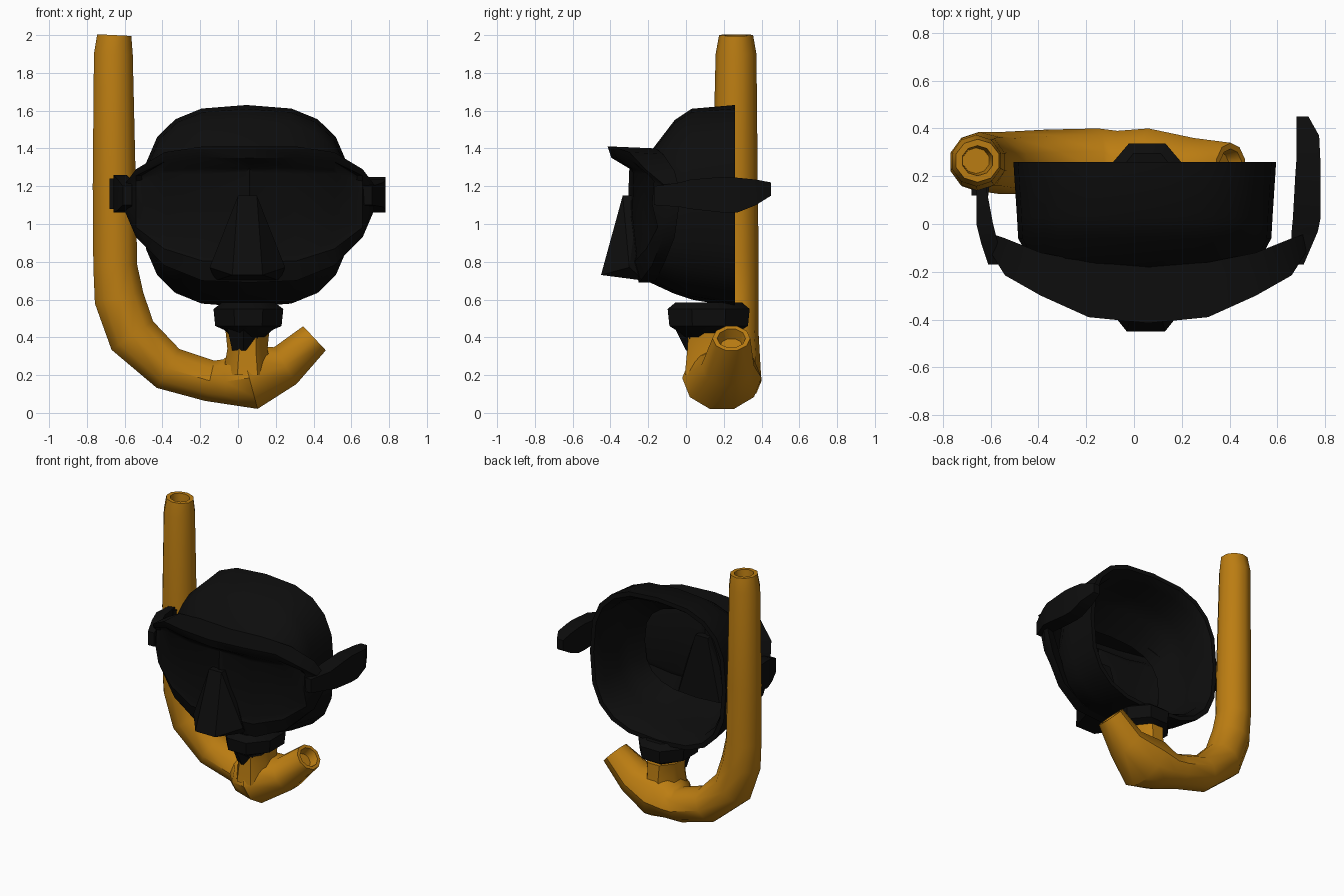
import bpy, bmesh, math
from mathutils import Vector

if "Cube" in bpy.data.objects:
    bpy.data.objects.remove(bpy.data.objects["Cube"])

def material(name, rgb):
    m = bpy.data.materials.new(name)
    m.diffuse_color = (*rgb, 1)
    m.use_nodes = True
    m.node_tree.nodes["Principled BSDF"].inputs["Base Color"].default_value = m.diffuse_color
    return m

BLACK = material("black rubber", (0.004, 0.004, 0.004))
ORANGE = material("amber plastic", (0.50, 0.205, 0.006))

def finish(name, bm, mat, angle=40):
    bmesh.ops.recalc_face_normals(bm, faces=bm.faces)
    me = bpy.data.meshes.new(name)
    bm.to_mesh(me)
    bm.free()
    me.materials.append(mat)
    ob = bpy.data.objects.new(name, me)
    bpy.context.collection.objects.link(ob)
    bpy.ops.object.select_all(action='DESELECT')
    ob.select_set(True)
    bpy.context.view_layer.objects.active = ob
    bpy.ops.object.shade_smooth_by_angle(angle=math.radians(angle))
    return ob

def loft(rings, cap_start=False, cap_end=False):
    """Skin a list of closed point rings."""
    bm = bmesh.new()
    vs = [[bm.verts.new(p) for p in r] for r in rings]
    n = len(vs[0])
    for a, b in zip(vs, vs[1:]):
        for i in range(n):
            j = (i + 1) % n
            bm.faces.new((a[i], a[j], b[j], b[i]))
    if cap_start:
        bm.faces.new(vs[0])
    if cap_end:
        bm.faces.new(vs[-1])
    return bm

# Snorkel tube: x, z, in-plane radius, depth radius, y
path = [(-0.655, 2.0, 0.095, 0.09, 0.265), (-0.66, 1.9, 0.108, 0.108, 0.265),
        (-0.655, 1.2, 0.12, 0.12, 0.26), (-0.65, 0.78, 0.122, 0.125, 0.26),
        (-0.63, 0.61, 0.138, 0.125, 0.26), (-0.56, 0.41, 0.14, 0.13, 0.255),
        (-0.37, 0.235, 0.125, 0.135, 0.26), (-0.15, 0.17, 0.115, 0.14, 0.26),
        (-0.07, 0.165, 0.125, 0.18, 0.21), (0.06, 0.185, 0.178, 0.21, 0.19),
        (0.25, 0.25, 0.12, 0.14, 0.22), (0.405, 0.395, 0.092, 0.10, 0.24)]

def tube_ring(i, scale=1.0, slide=0.0):
    x, z, r, ry, y = path[i]
    a, b = path[max(i - 1, 0)], path[min(i + 1, len(path) - 1)]
    t = Vector((b[0] - a[0], 0, b[1] - a[1])).normalized()
    nrm = Vector((t.z, 0, -t.x))
    c = Vector((x, y, z)) + t * slide
    return [c + nrm * (r * scale * math.cos(k)) + Vector((0, ry * scale * math.sin(k), 0))
            for k in (math.tau * (s + 0.5) / 10 for s in range(10))]

last = len(path) - 1
rings = [tube_ring(0, 0.6, 0.12), tube_ring(0, 0.7)]
rings += [tube_ring(i) for i in range(last + 1)]
rings += [tube_ring(last, 0.75), tube_ring(last, 0.6, -0.06)]
finish("snorkel_tube", loft(rings, True, True), ORANGE)

# Vertical loft of ellipses: z, rx, ry
def stack(name, levels, cx, cy, mat, sides):
    rs = [[(cx + rx * math.cos(math.tau * (k + 0.5) / sides),
            cy + ry * math.sin(math.tau * (k + 0.5) / sides), z) for k in range(sides)]
          for z, rx, ry in levels]
    finish(name, loft(rs, True, True), mat)

# Neck rising from the chamber, and the bite piece on it
stack("chamber_neck", [(0.2, 0.14, 0.18), (0.34, 0.115, 0.165), (0.43, 0.125, 0.16)],
      0.05, 0.16, ORANGE, 8)
stack("mouthpiece", [(0.40, 0.09, 0.13), (0.44, 0.14, 0.19), (0.46, 0.19, 0.225),
                     (0.55, 0.20, 0.235), (0.585, 0.15, 0.19), (0.58, 0.09, 0.12),
                     (0.50, 0.07, 0.09)], 0.055, 0.12, BLACK, 8)
stack("mouthpiece_stem", [(0.33, 0.07, 0.07), (0.45, 0.10, 0.13)], 0.03, 0.07, BLACK, 6)

# Mask skirt: outer wall, rolled rim, then inner wall: y, half width, top, bottom
skirt = [(-0.19, 0.46, 1.38, 0.69), (-0.06, 0.53, 1.55, 0.63), (0.03, 0.535, 1.61, 0.60),
         (0.26, 0.55, 1.63, 0.56), (0.26, 0.52, 1.60, 0.59), (0.20, 0.49, 1.56, 0.63),
         (0.03, 0.49, 1.55, 0.65), (-0.06, 0.47, 1.49, 0.68), (-0.19, 0.42, 1.34, 0.73)]

def skirt_ring(y, w, top, bot, sides=20, power=2 / 2.8):
    ring = []
    for k in range(sides):
        a = math.tau * k / sides
        c, s = math.cos(a), math.sin(a)
        ring.append((0.045 + w * math.copysign(abs(c) ** power, c), y,
                     (top + bot) / 2 + (top - bot) / 2 * math.copysign(abs(s) ** power, s)))
    return ring

finish("mask_skirt", loft([skirt_ring(*r) for r in skirt]), BLACK)

# Lens frame stations: offset, back y, brow y, lens y, top, bottom, flange
stations = [(0, -0.18, -0.415, -0.30, 1.40, 0.69, 0.03),
            (0.25, -0.16, -0.39, -0.29, 1.40, 0.70, 0.03),
            (0.45, -0.12, -0.30, -0.23, 1.37, 0.78, 0.10),
            (0.60, -0.06, -0.215, -0.17, 1.28, 0.93, 0.17),
            (0.66, -0.04, -0.12, -0.10, 1.20, 1.07, 0.06)]

def frame_ring(side, st):
    u, yb, yr, yl, top, bot, f = st
    h = top - bot
    prof = [(yb, top - f), (yb, top), (yr, top + 0.01), (yr + 0.02, top - 0.07 * h),
            (yl, top - 0.15 * h), (yl - 0.01, bot + 0.5 * h), (yl + 0.02, bot + 0.15 * h),
            (yl + 0.05, bot), (yb, bot), (yb, bot + f)]
    return [(0.06 + side * u, y, z) for y, z in prof]

order = [frame_ring(-1, s) for s in reversed(stations[1:])]
order += [frame_ring(1, s) for s in stations]
bm = loft(order, True, True)
# open the middle of the back so the lens is seen from inside
gap = [f for f in bm.faces if len(f.verts) == 4 and abs(f.calc_center_median().x - 0.06) < 0.55
       and all(any(abs(v.co.z - r[k][2]) < 1e-5 and abs(v.co.x - r[k][0]) < 1e-5
                   and abs(v.co.y - r[k][1]) < 1e-5 for r in order for k in (0, 9))
               for v in f.verts)]
bmesh.ops.delete(bm, geom=gap, context='FACES_ONLY')
# sunken panes
bmesh.ops.recalc_face_normals(bm, faces=bm.faces)
for side in (-1, 1):
    pane = []
    for f in bm.faces:
        c = f.calc_center_median()
        d = (c.x - 0.06) * side
        if 0.1 < d < 0.56 and c.y < -0.18 and 0.8 < c.z < 1.28 and abs(f.normal.y) > 0.6:
            pane.append(f)
    if pane:
        bmesh.ops.inset_region(bm, faces=pane, thickness=0.03, depth=-0.015)
finish("lens_frame", bm, BLACK, 35)

# Nose pocket
bm = bmesh.new()
for p in [(0.0, -0.335, 1.15), (0.10, -0.335, 1.15), (0.0, -0.25, 1.15), (0.10, -0.25, 1.15),
          (-0.03, -0.45, 0.73), (0.13, -0.45, 0.73), (-0.15, -0.30, 0.77), (0.25, -0.30, 0.77),
          (-0.12, -0.22, 0.70), (0.22, -0.22, 0.70)]:
    bm.verts.new(p)
bmesh.ops.convex_hull(bm, input=bm.verts)
finish("nose_pocket", bm, BLACK, 30)

# Strap arms: y, inner x, outer x, low z, high z
def arm(name, sections):
    rs = [[(a, y, lo), (b, y, lo), (b, y, hi), (a, y, hi)] for y, a, b, lo, hi in sections]
    finish(name, loft(rs, True, True), BLACK, 30)

arm("right_strap", [(-0.17, 0.66, 0.71, 1.10, 1.20), (-0.03, 0.66, 0.77, 1.09, 1.22),
                    (0.02, 0.665, 0.78, 1.08, 1.235), (0.20, 0.675, 0.78, 1.06, 1.25),
                    (0.27, 0.68, 0.78, 1.06, 1.245), (0.37, 0.68, 0.775, 1.10, 1.235),
                    (0.45, 0.68, 0.73, 1.15, 1.22)])
arm("left_strap", [(-0.17, -0.61, -0.56, 1.10, 1.20), (-0.08, -0.64, -0.57, 1.07, 1.24),
                   (0.0, -0.66, -0.59, 1.06, 1.26), (0.16, -0.66, -0.62, 1.08, 1.25)])

# Clip that ties the strap to the tube
arm("snorkel_clip", [(0.12, -0.68, -0.61, 1.08, 1.24), (0.2, -0.68, -0.60, 1.09, 1.23)])
